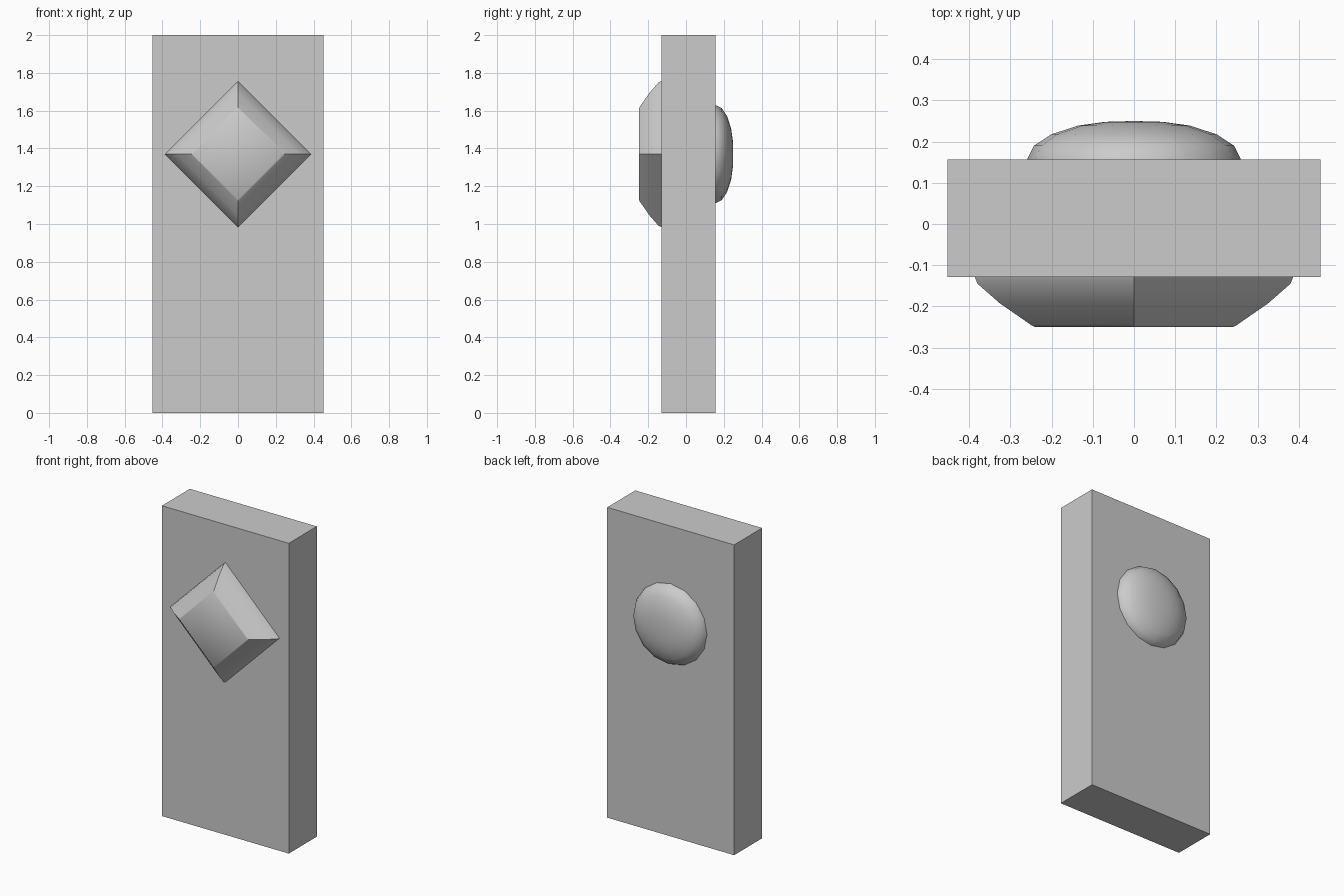
import bpy, bmesh
from math import cos, sin, pi, radians

if "Cube" in bpy.data.objects:
    bpy.data.objects.remove(bpy.data.objects["Cube"])

CENTRE_Z = 1.37


def finish(bm, name, angle=None):
    bmesh.ops.recalc_face_normals(bm, faces=bm.faces)
    me = bpy.data.meshes.new(name)
    bm.to_mesh(me)
    bm.free()
    ob = bpy.data.objects.new(name, me)
    bpy.context.collection.objects.link(ob)
    if angle:
        bpy.context.view_layer.objects.active = ob
        ob.select_set(True)
        bpy.ops.object.shade_smooth_by_angle(angle=radians(angle))
        ob.select_set(False)
    return ob


def lathe_y(name, profile, sides, angle):
    """Sweep (radius, y) points round a y-axis at CENTRE_Z; radius 0 makes a tip."""
    bm = bmesh.new()
    rings = []
    for r, y in profile:
        n = sides if r > 0 else 1
        rings.append([bm.verts.new((r * cos(2 * pi * i / sides), y,
                                    CENTRE_Z + r * sin(2 * pi * i / sides)))
                      for i in range(n)])
    for a, b in zip(rings, rings[1:]):
        for i in range(sides):
            j = (i + 1) % sides
            if len(b) == 1:
                bm.faces.new((a[i], a[j], b[0]))
            else:
                bm.faces.new((a[i], a[j], b[j], b[i]))
    bm.faces.new(rings[0])
    if len(rings[-1]) > 1:
        bm.faces.new(rings[-1])
    return finish(bm, name, angle)


# upright slab
bm = bmesh.new()
bmesh.ops.create_cube(bm, size=1)
for v in bm.verts:
    v.co = (v.co.x * 0.905, v.co.y * 0.285 + 0.0135, v.co.z * 2 + 1)
finish(bm, "slab")

# diamond-shaped raised block on the front
lathe_y("front_diamond",
        [(0.388, -0.125), (0.38, -0.145), (0.325, -0.193), (0.25, -0.245), (0.24, -0.25)],
        4, 40)

# rounded dome on the back
lathe_y("back_dome",
        [(0.26, 0.15), (0.258, 0.16), (0.243, 0.19), (0.2, 0.218), (0.135, 0.239), (0.07, 0.248), (0, 0.25)],
        16, 60)
